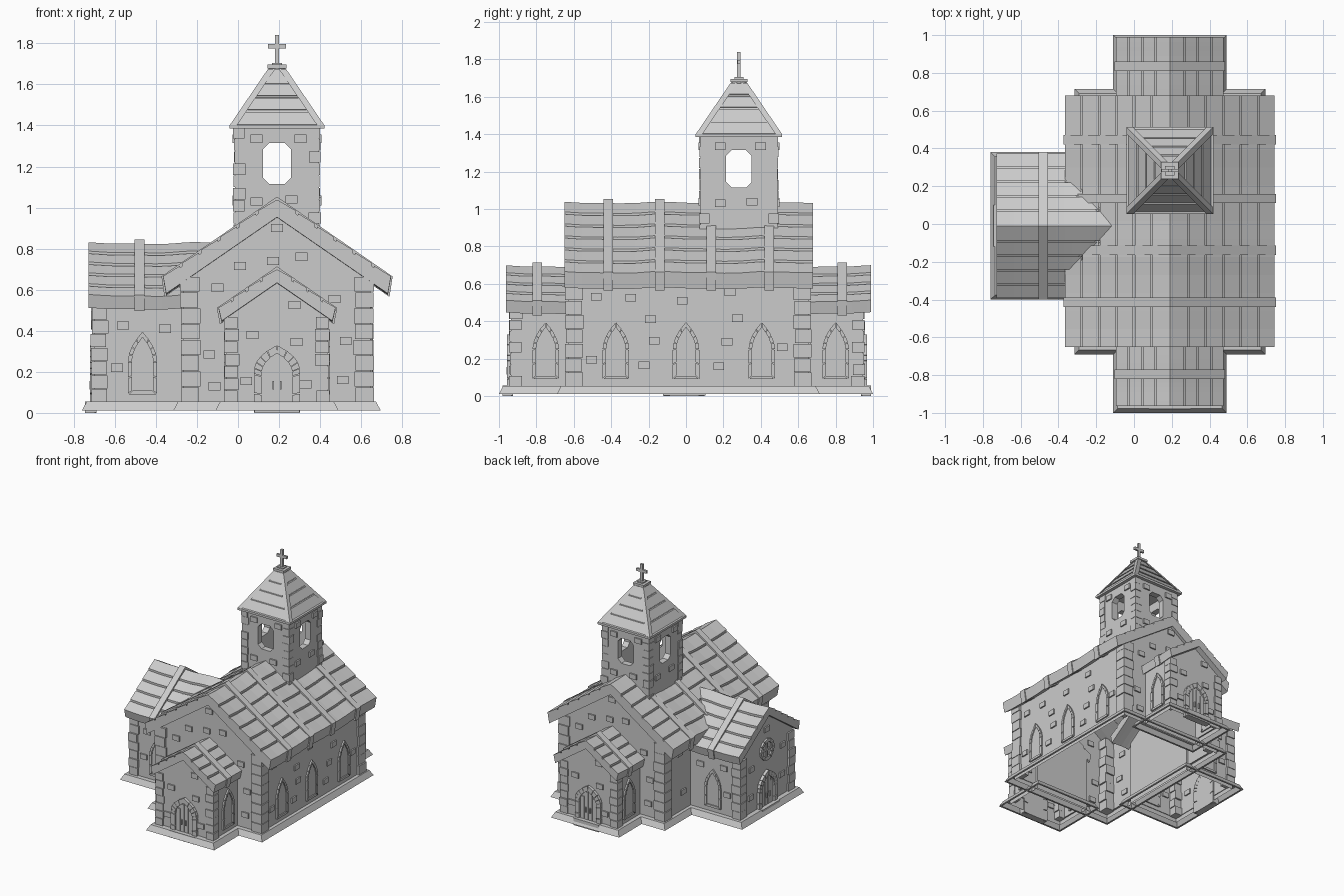
import bpy, bmesh, math, random
from mathutils import Matrix, Vector

if "Cube" in bpy.data.objects:
    bpy.data.objects.remove(bpy.data.objects["Cube"])

random.seed(4)
stone = bpy.data.materials.new("stone_grey")
stone.diffuse_color = (0.6, 0.6, 0.6, 1)
stone.use_nodes = True
stone.node_tree.nodes["Principled BSDF"].inputs["Base Color"].default_value = stone.diffuse_color
CX, TY, TOWY = 0.19, -0.01, 0.283          # nave axis, transept axis, tower centre
DIRS = {'front': ((1, 0), (0, -1)), 'right': ((0, 1), (1, 0)),
        'back': ((-1, 0), (0, 1)), 'left': ((0, -1), (-1, 0))}


def wall(side, x, y):
    """Local (across, outward, up) frame on a wall."""
    (ux, uy), (nx, ny) = DIRS[side]
    return Matrix(((ux, nx, 0, x), (uy, ny, 0, y), (0, 0, 1, 0), (0, 0, 0, 1)))


def finish(name, bm):
    bmesh.ops.recalc_face_normals(bm, faces=bm.faces[:])
    me = bpy.data.meshes.new(name)
    bm.to_mesh(me)
    bm.free()
    me.materials.append(stone)
    bpy.context.collection.objects.link(bpy.data.objects.new(name, me))


def loft(bm, rings, caps=(True, True)):
    vs = [[bm.verts.new(p) for p in r] for r in rings]
    n = len(vs[0])
    for a, b in zip(vs, vs[1:]):
        for i in range(n):
            bm.faces.new((a[i], a[(i + 1) % n], b[(i + 1) % n], b[i]))
    if caps[0]:
        bm.faces.new(vs[0])
    if caps[1]:
        bm.faces.new(vs[-1])


def prism(bm, pts, d0, d1, M):
    loft(bm, [[M @ Vector((u, d, z)) for u, z in pts] for d in (d0, d1)])


def rect(u, z, w, h):
    return [(u - w / 2, z - h / 2), (u + w / 2, z - h / 2), (u + w / 2, z + h / 2), (u - w / 2, z + h / 2)]


def box(bm, x0, x1, y0, y1, z0, z1):
    loft(bm, [[(x0, y0, z), (x1, y0, z), (x1, y1, z), (x0, y1, z)] for z in (z0, z1)])


def arch(w, z0, zs, zt, p, n, u0=0.0):
    right = [(u0 + w, z0), (u0 + w, (z0 + zs) / 2)]
    right += [(u0 + w * (1 - (i / n) ** p), zs + (zt - zs) * i / n) for i in range(n)]
    return right + [(u0, zt)] + [(2 * u0 - u, z) for u, z in reversed(right)]


def blocks(bm, outer, inner, d0, d1, M, closed=False, gap=0.05):
    """Row of stones between an outer and an inner outline."""
    n = len(outer)
    mix = lambda a, b, t: (a[0] + (b[0] - a[0]) * t, a[1] + (b[1] - a[1]) * t)
    for i in range(n if closed else n - 1):
        j = (i + 1) % n
        prism(bm, [mix(outer[i], outer[j], gap), mix(outer[i], outer[j], 1 - gap),
                   mix(inner[i], inner[j], 1 - gap), mix(inner[i], inner[j], gap)], d0, d1, M)


def body(name, M, hw, ze, za, length):
    """Gabled hall, open underneath."""
    bm = bmesh.new()
    prism(bm, [(-hw, 0.02), (hw, 0.02), (hw, ze), (0, za), (-hw, ze)], 0, -length, M)
    bmesh.ops.delete(bm, geom=[f for f in bm.faces if all(v.co.z < 0.03 for v in f.verts)], context='FACES_ONLY')
    finish(name, bm)


def plinth(name, x0, x1, y0, y1):
    bm = bmesh.new()
    loft(bm, [[(x0 - o, y0 - o, z), (x1 + o, y0 - o, z), (x1 + o, y1 + o, z), (x0 - o, y1 + o, z)]
              for o, z in ((0.045, 0.012), (0.06, 0.012), (0.037, 0.055), (-0.005, 0.055))], (False, False))
    finish(name, bm)


def roof_part(bm, M, hw, za, thick, d0, d1, rows, step, wave, segs):
    s, top, g = 0.69, [], 0.009
    for i in range(rows):
        u0, u1 = hw * i / rows, hw * (i + 1) / rows
        if i:                                                 # groove between shingle rows
            top += [(u0, za - s * u0 - 0.006), (u0 + g, za - s * (u0 + g) - 0.006), (u0 + g, za - s * (u0 + g) + 0.004)]
        else:
            top += [(u0, za)]
        top += [(u1, za - s * u1 + step)]
    prof = [(-u, z) for u, z in reversed(top[1:])] + top
    ub = hw - 0.015
    prof += [(ub, za - s * ub - thick), (0, za - thick), (-ub, za - s * ub - thick)]
    rings = []
    for k in range(segs + 1):
        d = d0 + (d1 - d0) * k / segs
        w = wave * math.sin(d * 11 + 1) + wave * 0.5 * math.sin(d * 23)
        rings.append([M @ Vector((u, d, z + w)) for u, z in prof])
    loft(bm, rings)


def roof(name, M, hw, za, thick, d0, d1, rows, bands):
    bm = bmesh.new()
    roof_part(bm, M, hw, za - 0.006, thick, d0, d1, rows, 0.010, 0.004, 14)
    for b in bands:
        roof_part(bm, M, hw + 0.008, za + 0.013, thick + 0.025, b - 0.025, b + 0.025, 1, 0, 0, 1)
    finish(name, bm)


def quoins(name, corners, z0, z1, n, big, prot=0.015):
    """Corner stones; each corner is x, y and its outward signs."""
    bm = bmesh.new()
    h = (z1 - z0) / n
    for x, y, sx, sy in corners:
        for k in range(n):
            o = prot + random.uniform(-0.004, 0.003)
            a, b = (big, big * 0.93) if k % 2 else (big * 0.93, big)
            xs, ys = sorted((x + sx * o, x + sx * (o - a))), sorted((y + sy * o, y + sy * (o - b)))
            box(bm, *xs, *ys, z0 + k * h + 0.002, z0 + (k + 1) * h - 0.002)
    finish(name, bm)


def window(name, M, u):
    bm = bmesh.new()
    outer = arch(0.071, 0.09, 0.25, 0.395, 1.9, 4, u)
    inner = arch(0.052, 0.108, 0.25, 0.368, 1.9, 4, u)
    blocks(bm, outer, inner, -0.01, 0.012, M, closed=True, gap=0.03)
    prism(bm, inner, -0.01, 0.003, M)
    finish(name, bm)


def door(name, M, u):
    bm = bmesh.new()
    outer = arch(0.113, 0.0, 0.19, 0.33, 2.5, 5, u)
    inner = arch(0.076, 0.0, 0.18, 0.29, 2.5, 5, u)
    blocks(bm, outer, inner, -0.01, 0.022, M, gap=0.03)
    prism(bm, inner, -0.01, 0.006, M)
    for i, top in enumerate((0.235, 0.275, 0.275, 0.235)):    # planks
        prism(bm, rect(u - 0.054 + i * 0.036, top / 2, 0.031, top - 0.004), 0, 0.013, M)
    for s in (-1, 1):                                         # handles
        prism(bm, rect(u + s * 0.018, 0.135, 0.008, 0.04), 0.01, 0.024, M)
    prism(bm, rect(u, 0.028, 0.22, 0.056), 0, 0.045, M)       # doorstep
    finish(name, bm)


def bricks(name, M, spots):
    bm = bmesh.new()
    for u, z in spots:
        prism(bm, rect(u, z, 0.058, 0.04), -0.01, 0.011, M)
    finish(name, bm)


# Walls: frames for each hall's outward face
F, B = wall('front', CX, -0.63), wall('back', CX, 0.655)
R, L = wall('right', 0.645, 0), wall('left', -0.265, 0)
PF, PB, T = wall('front', CX, -0.935), wall('back', CX, 0.945), wall('left', -0.70, TY)
body("nave_walls", F, 0.455, 0.645, 0.965, 1.285)
body("front_porch_walls", PF, 0.245, 0.475, 0.645, 0.32)
body("back_porch_walls", PB, 0.245, 0.475, 0.645, 0.30)
body("transept_walls", T, 0.33, 0.55, 0.775, 0.45)

# Sloped plinths
plinth("nave_plinth", -0.255, 0.635, -0.63, 0.655)
plinth("front_porch_plinth", -0.05, 0.43, -0.94, -0.60)
plinth("back_porch_plinth", -0.05, 0.43, 0.62, 0.94)
plinth("transept_plinth", -0.70, -0.25, TY - 0.33, TY + 0.33)

# Roofs with raised bands (distances measured outward from each gable)
roof("nave_roof", F, 0.555, 1.04, 0.085, 0.02, -1.31, 6, (-0.215, -0.49, -0.765, -1.075))
roof("front_porch_roof", PF, 0.285, 0.70, 0.065, 0.028, -0.32, 4, (-0.14,))
roof("back_porch_roof", PB, 0.285, 0.70, 0.065, 0.045, -0.31, 4, (-0.11,))
roof("transept_roof", T, 0.383, 0.832, 0.065, 0.028, -0.60, 5, (-0.22,))

# Corner stones
quoins("nave_quoins", [(x, y, sx, sy) for x, sx in ((-0.265, -1), (0.645, 1)) for y, sy in ((-0.63, -1), (0.655, 1))],
       0.05, 0.665, 8, 0.095)
quoins("porch_quoins", [(x, y, sx, sy) for x, sx in ((-0.055, -1), (0.435, 1)) for y, sy in ((-0.935, -1), (0.945, 1))],
       0.05, 0.47, 7, 0.07, 0.010)
quoins("transept_quoins", [(-0.70, TY + s * 0.33, -1, s) for s in (-1, 1)], 0.05, 0.52, 7, 0.08)

# Windows and doors
for i, y in enumerate((-0.375, 0.0, 0.405)):
    window("nave_window_%d" % i, R, y)
for side, x, s in (('right', 0.435, 1), ('left', -0.055, -1)):
    for end, y in (('front', -0.75), ('back', 0.80)):
        window("%s_porch_%s_window" % (end, side), wall(side, x, 0), s * y)
window("transept_front_window", wall('front', 0, TY - 0.33), -0.465)
window("transept_back_window", wall('back', 0, TY + 0.33), 0.465)
for name, M in (("front_door", PF), ("back_door", PB), ("transept_door", T)):
    door(name, M, 0)

# Round window over the transept door
bm = bmesh.new()
circle = lambda r: [(r * math.cos(i * math.pi / 6), 0.49 + r * math.sin(i * math.pi / 6)) for i in range(12)]
blocks(bm, circle(0.085), circle(0.06), -0.01, 0.015, T, closed=True)
prism(bm, circle(0.06), -0.01, 0.003, T)
prism(bm, rect(0, 0.49, 0.014, 0.12), 0, 0.012, T)
prism(bm, rect(0, 0.49, 0.12, 0.014), 0, 0.012, T)
finish("round_window", bm)

# Scattered raised wall stones
gable = [(0, 0.90), (-0.18, 0.715), (-0.02, 0.74), (0.12, 0.76), (-0.29, 0.61), (0.28, 0.555),
         (-0.33, 0.285), (0.335, 0.35), (-0.305, 0.13), (0.32, 0.16)]
porch = [(0.085, 0.525), (-0.12, 0.38), (0.095, 0.345), (-0.15, 0.155), (0.14, 0.14)]
for name, big, small in (("front", F, PF), ("back", B, PB)):
    bricks(name + "_gable_stones", big, gable)
    bricks(name + "_porch_stones", small, porch)
bricks("right_wall_stones", R, [(-0.48, 0.53), (-0.295, 0.525), (-0.02, 0.51), (0.235, 0.555), (-0.19, 0.41), (0.275, 0.415),
                                (-0.17, 0.295), (0.22, 0.29), (-0.505, 0.195), (-0.225, 0.165), (0.175, 0.16), (0.515, 0.26)])
bricks("left_wall_stones", L, [(-0.46, 0.52), (-0.42, 0.2), (0.45, 0.5), (0.48, 0.3), (0.42, 0.16)])
bricks("transept_gable_stones", T, [(-0.19, 0.40), (0.2, 0.45), (0.0, 0.65), (-0.2, 0.18), (0.19, 0.22)])
for side, y, s in (('front', TY - 0.33, 1), ('back', TY + 0.33, -1)):
    bricks("transept_%s_stones" % side, wall(side, 0, y), [(s * -0.56, 0.425), (s * -0.355, 0.41), (s * -0.59, 0.22)])

# Bell tower: four pierced walls, corner stones, wall stones
def chamfered(hw, z0, z1, c):
    return [(-hw + c, z0), (hw - c, z0), (hw, z0 + c), (hw, z1 - c), (hw - c, z1), (-hw + c, z1), (-hw, z1 - c), (-hw, z0 + c)]


TH = 0.205
for side, (_, n) in DIRS.items():
    M = wall(side, CX + n[0] * TH, TOWY + n[1] * TH)
    bm = bmesh.new()
    blocks(bm, chamfered(TH, 0.85, 1.40, 0.002), chamfered(0.068, 1.115, 1.315, 0.03), -0.05, 0, M, True, 0)
    finish("tower_wall_" + side, bm)
    bricks("tower_stones_" + side, M, [(-0.10, 1.335), (0.115, 1.335), (-0.10, 1.03), (0.07, 1.04)])
quoins("tower_quoins", [(CX + sx * TH, TOWY + sy * TH, sx, sy) for sx in (-1, 1) for sy in (-1, 1)],
       0.86, 1.395, 9, 0.06, 0.006)

# Stepped pyramid roof, hip beams and cap
def square(h, z):
    return [(CX + a * h, TOWY + b * h, z) for a, b in ((-1, -1), (1, -1), (1, 1), (-1, 1))]


bm = bmesh.new()
rings = [square(0.19, 1.385), square(0.231, 1.385), square(0.231, 1.402), square(0.218, 1.405)]
for i in range(4):
    h0, h1, z0 = 0.216 - 0.046 * i, 0.216 - 0.046 * (i + 1), 1.405 + 0.069 * i
    rings += [square(h0, z0 + 0.003), square(h1 + 0.006, z0 + 0.060), square(h1 - 0.004, z0 + 0.061), square(h1 - 0.007, z0 + 0.070)]
loft(bm, rings)
finish("tower_roof", bm)
bm = bmesh.new()
for sx in (-1, 1):
    for sy in (-1, 1):
        loft(bm, [[(CX + sx * (h + a), TOWY + sy * (h + b), z + c) for a, b, c in
                   ((0.009, -0.026, 0), (0.009, 0.009, 0), (-0.026, 0.009, 0), (-0.018, -0.018, 0.02))]
                  for h, z in ((0.222, 1.400), (0.035, 1.675))])
finish("tower_hip_beams", bm)
bm = bmesh.new()
box(bm, CX - 0.046, CX + 0.046, TOWY - 0.046, TOWY + 0.046, 1.678, 1.696)
box(bm, CX - 0.025, CX + 0.025, TOWY - 0.025, TOWY + 0.025, 1.69, 1.705)
finish("tower_cap", bm)

# Cross
bm = bmesh.new()
box(bm, CX - 0.01, CX + 0.01, TOWY - 0.009, TOWY + 0.009, 1.70, 1.84)
box(bm, CX - 0.045, CX + 0.045, TOWY - 0.008, TOWY + 0.008, 1.775, 1.797)
finish("cross", bm)
